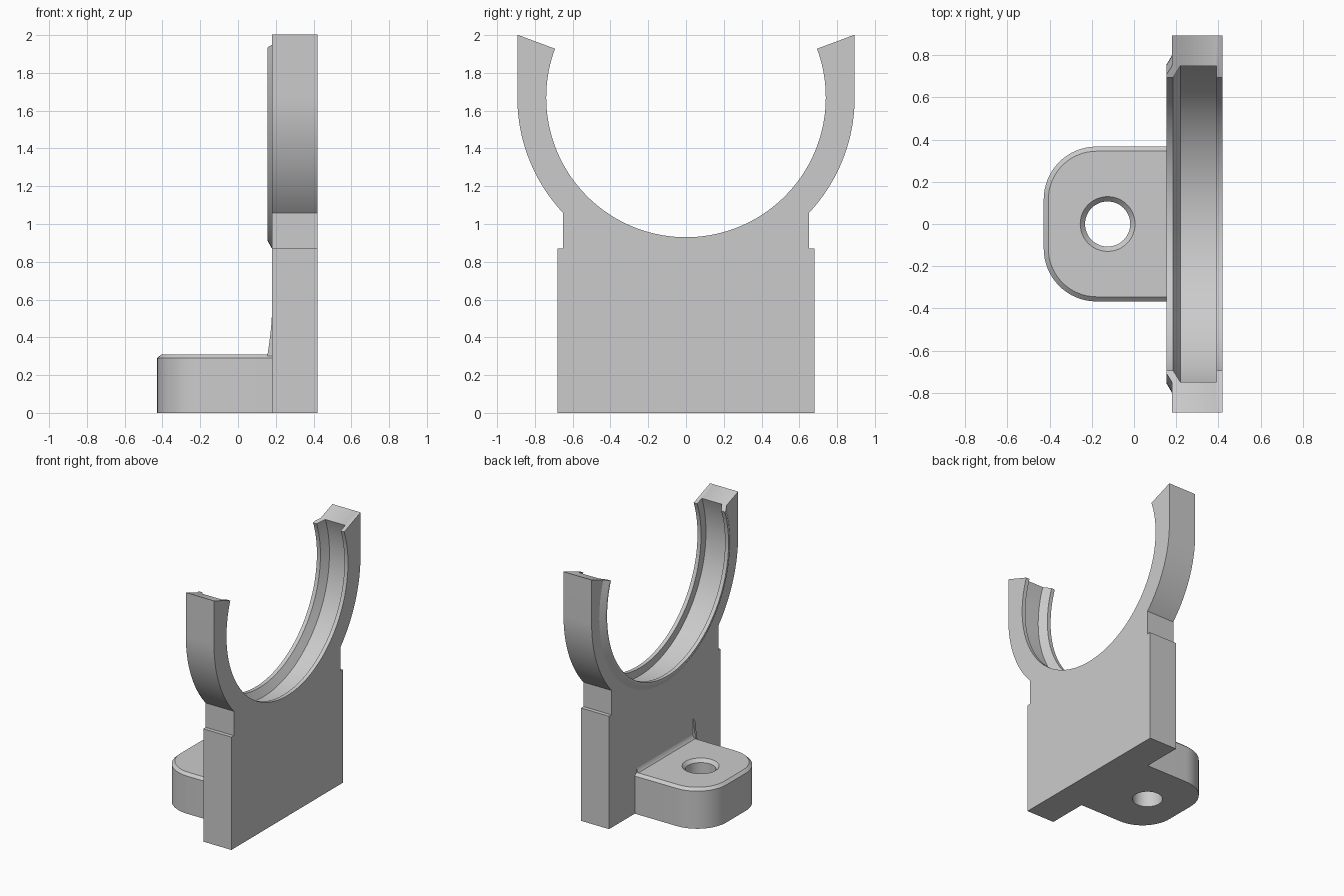
import bpy, bmesh
from math import sin, cos, tan, pi, radians, asin

old = bpy.data.objects.get("Cube")
if old:
    bpy.data.objects.remove(old, do_unlink=True)

grey = bpy.data.materials.new("plain grey")
grey.use_nodes = True
grey.diffuse_color = (0.6, 0.6, 0.6, 1)
grey.node_tree.nodes["Principled BSDF"].inputs["Base Color"].default_value = (0.6, 0.6, 0.6, 1)

CZ = 1.67               # height of the cradle centre
BORE, GROOVE, RIM = 0.74, 0.80, 0.893
TIP = radians(20.4)     # arms end on this radial line
X0, X1 = 0.18, 0.42     # plate thickness


def finish(name, bm):
    bmesh.ops.recalc_face_normals(bm, faces=bm.faces)
    mesh = bpy.data.meshes.new(name)
    bm.to_mesh(mesh)
    bm.free()
    mesh.materials.append(grey)
    obj = bpy.data.objects.new(name, mesh)
    bpy.context.collection.objects.link(obj)
    bpy.ops.object.select_all(action='DESELECT')
    obj.select_set(True)
    bpy.context.view_layer.objects.active = obj
    bpy.ops.object.shade_smooth_by_angle(angle=radians(25))
    return obj


def skin(bm, loops):
    """Join matching closed point loops with quads; return the vertex loops."""
    rings = [[bm.verts.new(p) for p in loop] for loop in loops]
    for a, b in zip(rings, rings[1:]):
        for i in range(len(a)):
            j = (i + 1) % len(a)
            bm.faces.new((a[i], a[j], b[j], b[i]))
    return rings


def loft(name, loops):
    bm = bmesh.new()
    rings = skin(bm, loops)
    bm.faces.new(rings[0])
    bm.faces.new(rings[-1])
    return finish(name, bm)


def arc(x, r, a0, a1, n):
    """Arc about the cradle axis, at depth x."""
    steps = [a0 + (a1 - a0) * i / n for i in range(n + 1)]
    return [(x, r * cos(a), CZ + r * sin(a)) for a in steps]


# Cradle plate: one outline, lofted through its thickness with a grooved bore
def plate_outline(x, bore):
    neck = 0.65
    half = [(x, 0.68, 0), (x, 0.68, 0.87), (x, neck, 0.87)]
    low = asin(-(1 - (neck / RIM) ** 2) ** 0.5)
    half += arc(x, RIM, low, 0, 20)
    half.append((x, RIM, CZ + RIM * tan(TIP)))
    mirrored = [(px, -y, z) for px, y, z in reversed(half)]
    return half + arc(x, bore, TIP, -pi - TIP, 96) + mirrored


sections = [(X0, BORE), (0.185, BORE), (0.22, GROOVE),
            (0.39, GROOVE), (0.39, BORE), (X1, BORE)]
loft("cradle_plate", [plate_outline(x, r) for x, r in sections])


# Raised lip around the bore, with a sloped outer edge
def lip_outline(x, outer):
    return arc(x, BORE, TIP, -pi - TIP, 96) + arc(x, outer, -pi - TIP, TIP, 96)


loft("cradle_lip", [lip_outline(0.155, 0.757), lip_outline(X0, GROOVE)])


# Mounting foot: rounded tab with chamfered top and a countersunk hole
def foot_outline(z, inset):
    r, cx, cy, n = 0.25 - inset, -0.178, 0.117, 16
    quarter = [pi / 2 * (1 + i / n) for i in range(n + 1)]
    half = [(X0, cy + r, z)] + [(cx + r * cos(a), cy + r * sin(a), z) for a in quarter]
    return half + [(x, -y, h) for x, y, h in reversed(half)]


def hole_outline(z, r, n=48):
    return [(-0.125 + r * cos(2 * pi * i / n), r * sin(2 * pi * i / n), z) for i in range(n)]


def ring_edges(bm, ring):
    return [bm.edges.get((ring[i - 1], ring[i])) for i in range(len(ring))]


bm = bmesh.new()
outer = skin(bm, [foot_outline(0, 0), foot_outline(0.29, 0), foot_outline(0.31, 0.022)])
hole = skin(bm, [hole_outline(0, 0.107), hole_outline(0.285, 0.107), hole_outline(0.31, 0.13)])
for end in (0, -1):
    edges = ring_edges(bm, outer[end]) + ring_edges(bm, hole[end])
    bmesh.ops.triangle_fill(bm, use_beauty=True, edges=edges)
finish("mounting_foot", bm)


# Small fillet strip where the foot meets the plate, and a thin gusset at one end
def wedge(name, y0, y1, height):
    curve = [(X0 - 0.025 * (1 - t) ** 1.5, 0.3 + height * t) for t in (0, 0.25, 0.5, 0.75, 1)]
    shape = curve + [(X0 + 0.01, 0.3 + height), (X0 + 0.01, 0.3)]
    loft(name, [[(x, y, z) for x, z in shape] for y in (y0, y1)])


wedge("foot_fillet", -0.345, 0.345, 0.04)
wedge("foot_gusset", -0.36, -0.34, 0.23)
